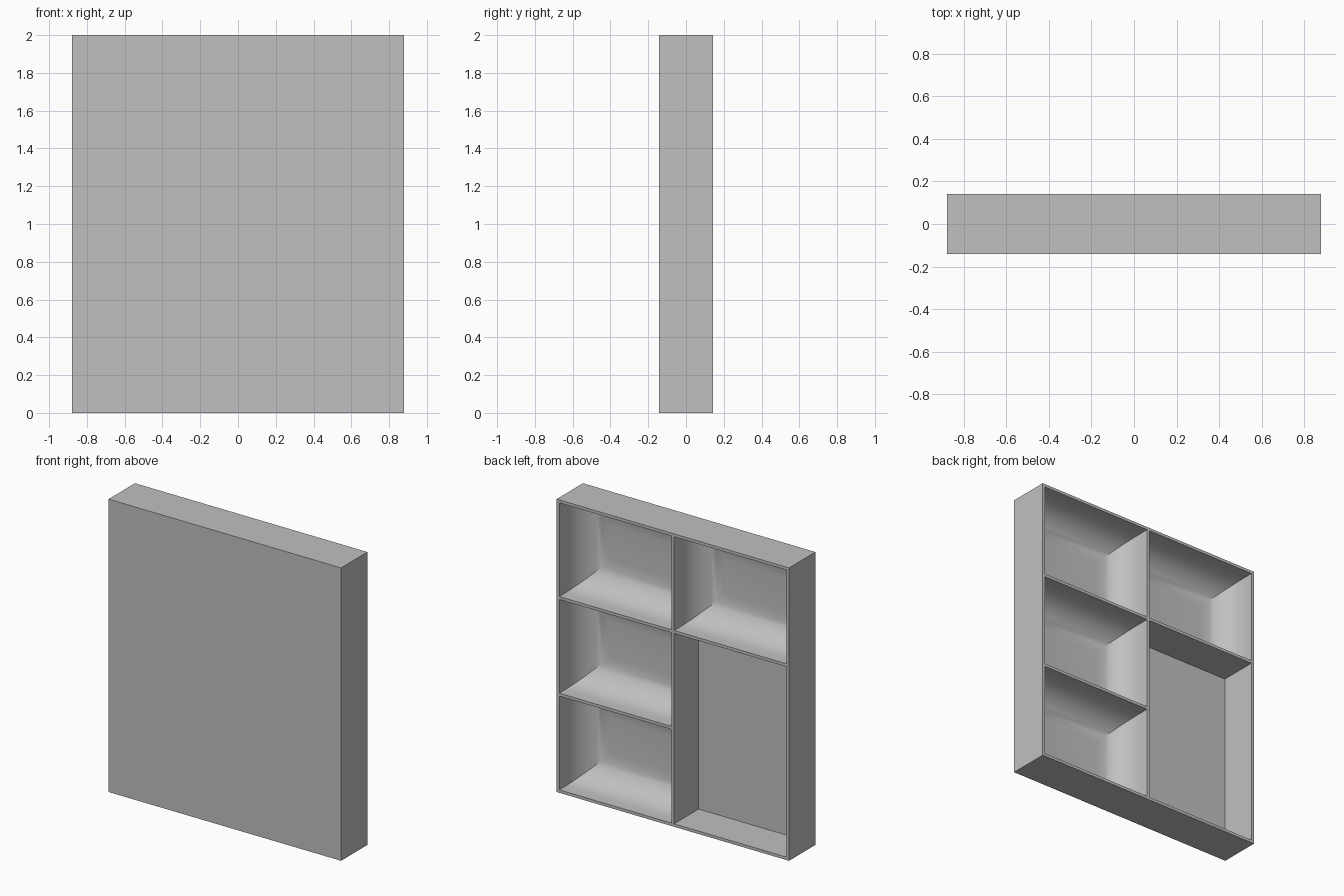
import bpy
import bmesh
from math import sin, cos, pi

cube = bpy.data.objects.get("Cube")
if cube:
    bpy.data.objects.remove(cube, do_unlink=True)

WIDTH, DEPTH, HEIGHT = 1.756, 0.284, 2.0
WALL = 0.02
FILLET = 0.2
STEPS = 10

grey = bpy.data.materials.new("plain grey")
grey.use_nodes = True
grey.diffuse_color = (0.53, 0.53, 0.53, 1)
grey.node_tree.nodes["Principled BSDF"].inputs["Base Color"].default_value = (0.53, 0.53, 0.53, 1)


def lofted_box(name, x0, x1, z0, z1, rings):
    """Closed solid from rectangles stacked along y; rings hold (y, inset)."""
    bm = bmesh.new()
    loops = []
    for y, inset in rings:
        a, b, c, d = x0 + inset, x1 - inset, z0 + inset, z1 - inset
        loops.append([bm.verts.new(p) for p in ((a, y, c), (b, y, c), (b, y, d), (a, y, d))])
    for low, high in zip(loops, loops[1:]):
        for i in range(4):
            j = (i + 1) % 4
            bm.faces.new((low[i], low[j], high[j], high[i]))
    bm.faces.new(loops[0])
    bm.faces.new(loops[-1])
    bmesh.ops.recalc_face_normals(bm, faces=bm.faces)
    mesh = bpy.data.meshes.new(name)
    bm.to_mesh(mesh)
    bm.free()
    mesh.materials.append(grey)
    obj = bpy.data.objects.new(name, mesh)
    bpy.context.collection.objects.link(obj)
    return obj


# Solid block that becomes the tray
half = DEPTH / 2
tray = lofted_box("compartment_tray", -WIDTH / 2, WIDTH / 2, 0, HEIGHT,
                  [(-half, 0), (half, 0)])

# Pocket profiles: plain, and with a rounded transition to the floor
floor = -half + WALL
rim = half + 0.05
plain = [(floor, 0), (rim, 0)]
rounded = [(floor + FILLET * (1 - cos(t)), FILLET * (1 - sin(t)))
           for t in (pi / 2 * i / STEPS for i in range(STEPS + 1))] + [(rim, 0)]

# Pocket grid: three rows, two columns, lower two of the -x column merged
cell = (HEIGHT - 4 * WALL) / 3
rows = [WALL + i * (cell + WALL) for i in range(3)]
inner, outer = WALL / 2, WIDTH / 2 - WALL
pockets = [(inner, outer, z, z + cell, rounded) for z in rows]
pockets.append((-outer, -inner, rows[2], rows[2] + cell, rounded))
pockets.append((-outer, -inner, rows[0], rows[1] + cell, plain))

# Cut each pocket from the back
bpy.ops.object.select_all(action="DESELECT")
bpy.context.view_layer.objects.active = tray
tray.select_set(True)
for pocket in pockets:
    cutter = lofted_box("pocket_cutter", *pocket)
    cutter.hide_render = True
    cut = tray.modifiers.new("pocket", "BOOLEAN")
    cut.operation = "DIFFERENCE"
    cut.solver = "EXACT"
    cut.object = cutter
    bpy.ops.object.modifier_apply(modifier=cut.name)
    bpy.data.objects.remove(cutter, do_unlink=True)

bpy.ops.object.shade_smooth_by_angle(angle=pi / 6)
